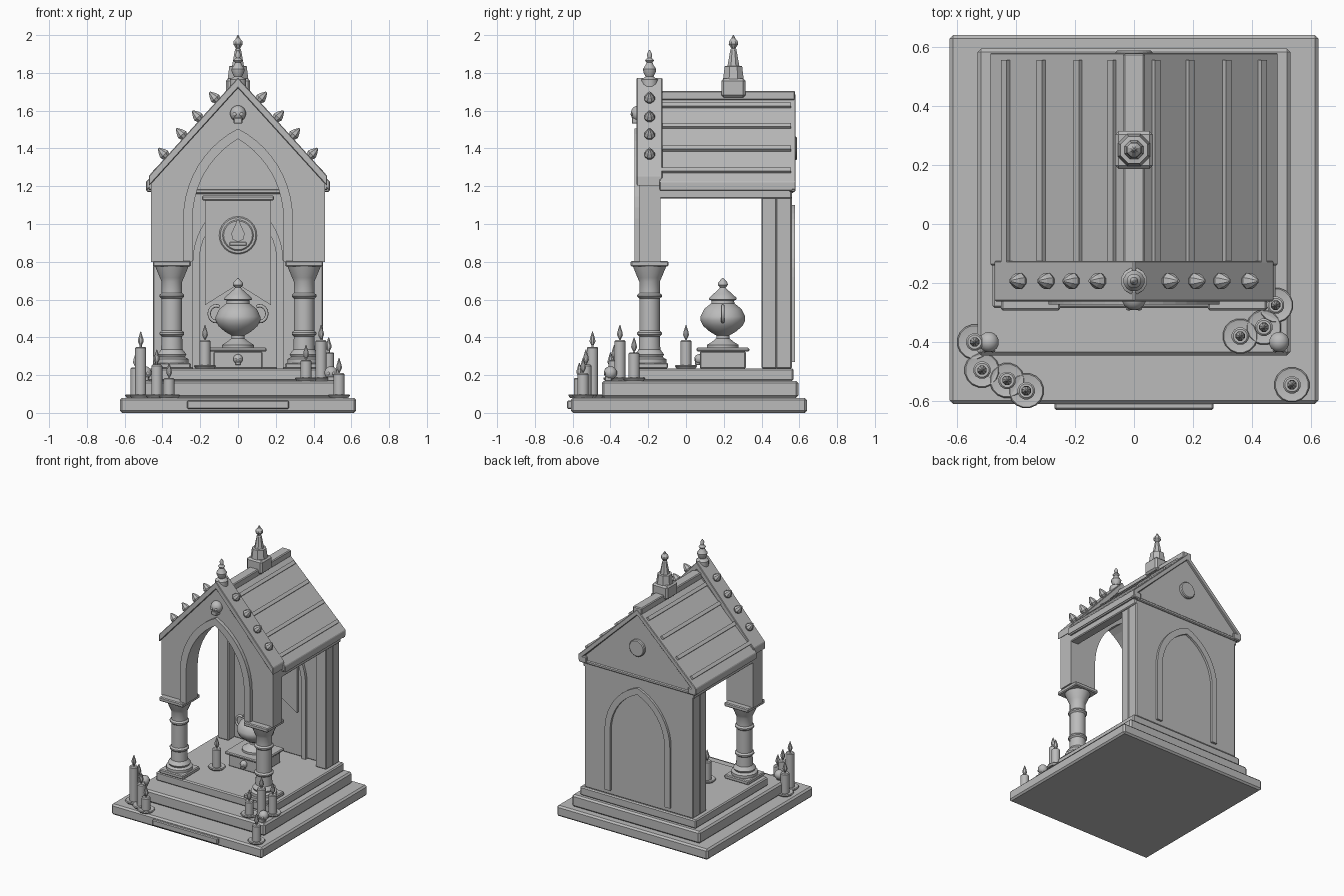
import bpy, bmesh, math
from mathutils import Vector

old = bpy.data.objects.get("Cube")
if old:
    bpy.data.objects.remove(old, do_unlink=True)

stone = bpy.data.materials.new("grey stone")
stone.use_nodes = True
GREY = (0.5, 0.5, 0.5, 1)
stone.diffuse_color = GREY
stone.node_tree.nodes["Principled BSDF"].inputs["Base Color"].default_value = GREY


def finish(name, bm, bevel=0, smooth=False):
    bmesh.ops.recalc_face_normals(bm, faces=bm.faces)
    mesh = bpy.data.meshes.new(name)
    bm.to_mesh(mesh)
    bm.free()
    mesh.materials.append(stone)
    ob = bpy.data.objects.new(name, mesh)
    bpy.context.collection.objects.link(ob)
    if bevel:
        mod = ob.modifiers.new("Bevel", "BEVEL")
        mod.width = bevel
        mod.segments = 1
        mod.limit_method = "ANGLE"
    if smooth:
        bpy.ops.object.select_all(action="DESELECT")
        ob.select_set(True)
        bpy.context.view_layer.objects.active = ob
        bpy.ops.object.shade_smooth_by_angle(angle=math.radians(35))
    return ob


def prism(name, pts, y0, y1, bevel=0):
    """Extrude an (x, z) outline from y0 to y1."""
    bm = bmesh.new()
    face = bm.faces.new([bm.verts.new((x, y0, z)) for x, z in pts])
    new = bmesh.ops.extrude_face_region(bm, geom=[face])["geom"]
    verts = [g for g in new if isinstance(g, bmesh.types.BMVert)]
    bmesh.ops.translate(bm, vec=(0, y1 - y0, 0), verts=verts)
    return finish(name, bm, bevel)


def box(name, x0, x1, y0, y1, z0, z1, bevel=0.006):
    return prism(name, [(x0, z0), (x1, z0), (x1, z1), (x0, z1)], y0, y1, bevel)


def lathe(name, profile, loc, segs=16, smooth=True):
    """Spin an (r, z) profile about the vertical through loc."""
    bm = bmesh.new()
    rings = []
    for r, z in profile:
        ring = []
        for i in range(segs):
            a = 2 * math.pi * (i + 0.5) / segs
            ring.append(bm.verts.new((loc[0] + r * math.cos(a), loc[1] + r * math.sin(a), loc[2] + z)))
        rings.append(ring)
    for lo, hi in zip(rings, rings[1:]):
        for i in range(segs):
            j = (i + 1) % segs
            bm.faces.new((lo[i], lo[j], hi[j], hi[i]))
    bm.faces.new(rings[0])
    bm.faces.new(rings[-1])
    return finish(name, bm, smooth=smooth)


def ball(name, loc, size):
    bm = bmesh.new()
    bmesh.ops.create_uvsphere(bm, u_segments=14, v_segments=9, radius=1)
    bmesh.ops.scale(bm, vec=size, verts=bm.verts)
    bmesh.ops.translate(bm, vec=loc, verts=bm.verts)
    return finish(name, bm, smooth=True)


def arch(half, spring, top, n=10):
    """Pointed arch from right springing to left springing."""
    rise = top - spring
    rad = (half ** 2 + rise ** 2) / (2 * half)
    sweep = math.asin(rise / rad)
    right = [(half - rad + rad * math.cos(sweep * i / n), spring + rad * math.sin(sweep * i / n))
             for i in range(n + 1)]
    return right + [(-x, z) for x, z in reversed(right[:-1])]


def arch_band(name, w_out, top_out, w_in, top_in, spring, bottom, y0, y1):
    outer = [(w_out, bottom)] + arch(w_out, spring, top_out) + [(-w_out, bottom)]
    inner = [(w_in, bottom)] + arch(w_in, spring, top_in) + [(-w_in, bottom)]
    prism(name, outer + inner[::-1], y0, y1)


def chevron(name, half, ridge, eave, thick, y0, y1):
    prism(name, [(0, ridge), (half, eave), (half, eave - thick), (0, ridge - thick),
                 (-half, eave - thick), (-half, eave)], y0, y1, 0.004)


def disc(name, x, z, r, y0, y1, n=24):
    prism(name, [(x + r * math.cos(2 * math.pi * i / n), z + r * math.sin(2 * math.pi * i / n))
                 for i in range(n)], y0, y1, 0.006)


def skull(name, x, y, z, s):
    ball(name + "_cranium", (x, y, z), (s, s, s))
    box(name + "_jaw", x - s * .55, x + s * .55, y - s * .85, y + s * .2, z - s * 1.25, z - s * .5, .004)
    for k in (-1, 1):
        ball(name + "_eye", (x + k * s * .4, y - s * .85, z - s * .1), (s * .24, s * .15, s * .24))


# stepped base
box("base_slab", -.625, .625, -.61, .64, 0, .08, .012)
box("base_front_plate", -.27, .27, -.63, -.6, .02, .065)
box("lower_step", -.53, .53, -.445, .595, .08, .17, .012)
box("upper_step", -.48, .48, -.285, .57, .17, .235, .008)

# columns, eave beams, pilasters
column = [(.09, .025), (.09, .05), (.07, .06), (.078, .075), (.058, .1), (.055, .17), (.066, .18),
          (.066, .19), (.055, .2), (.055, .37), (.066, .38), (.066, .39), (.055, .4), (.055, .46),
          (.064, .48), (.085, .53), (.09, .545)]
for s in (-1, 1):
    cx = s * .35
    box("column_plinth", cx - .1, cx + .1, -.29, -.095, .235, .265)
    lathe("column", column, (cx, -.193, .235), 20)
    box("column_abacus", cx - .1, cx + .1, -.293, -.093, .775, .805)
    a, b = sorted((s * .39, s * .46))
    box("eave_beam", a, b, -.14, .56, 1.135, 1.185)
    box("eave_moulding", min(a, s * .475), max(b, s * .475), -.14, .565, 1.18, 1.215)
    box("back_pilaster", min(s * .36, s * .45), max(s * .36, s * .45), .4, .48, .235, 1.14)
    box("eave_bracket", min(s * .42, s * .485), max(s * .42, s * .485), .545, .58, 1.17, 1.22)

# front gable with pointed opening
outline = [(-.24, .8), (-.46, .8), (-.46, 1.22), (0, 1.73), (.46, 1.22), (.46, .8), (.24, .8)]
prism("front_gable", outline + arch(.24, 1.03, 1.45), -.245, -.135)
arch_band("front_arch_moulding", .29, 1.505, .24, 1.45, 1.03, .8, -.272, -.24)
chevron("front_coping", .472, 1.775, 1.255, .055, -.262, -.125)
skull("gable_skull", 0, -.25, 1.585, .043)

# crockets along the front coping
slope = Vector((.74, 0, .67))
for s in (-1, 1):
    for x in (.11, .2, .285, .38):
        ob = lathe("crocket", [(.018, -.01), (.03, .015), (.022, .035), (.005, .06)], (0, 0, 0), 8, False)
        ob.location = (s * x, -.193, 1.775 - x * 1.1)
        ob.rotation_euler = (0, s * .75, 0)

# roof, battens and ridge
chevron("roof", .487, 1.69, 1.225, .05, -.14, .565)
tang, norm = Vector((.72, -.69)), Vector((.69, .72))
for s in (-1, 1):
    for x in (.07, .185, .31, .43):
        c = Vector((x, 1.69 - x * .955))
        quad = [c - tang * .013 - norm * .01, c + tang * .013 - norm * .01,
                c + tang * .013 + norm * .016, c - tang * .013 + norm * .016]
        prism("roof_batten", [(s * p.x, p.y) for p in quad], -.13, .555)
box("ridge_beam", -.037, .037, -.14, .578, 1.655, 1.705)

# back wall
box("back_wall", -.45, .45, .475, .56, .235, 1.18)
prism("back_pediment", [(-.46, 1.17), (.46, 1.17), (.46, 1.2), (0, 1.65), (-.46, 1.2)], .49, .565)
chevron("back_rake_trim", .487, 1.69, 1.225, .045, .55, .58)
box("back_cornice", -.46, .46, .545, .572, 1.165, 1.19)
box("inner_cornice", -.45, .45, .44, .49, 1.16, 1.185)
disc("back_medallion", 0, 1.4, .062, .56, .588)
arch_band("back_arch_moulding", .27, 1.1, .225, 1.05, .72, .27, .55, .577)
arch_band("inner_arch_moulding", .24, 1.15, .205, 1.1, .8, .235, .455, .48)

# hanging banner with candle emblem
prism("banner", [(-.175, 1.15), (-.175, .57), (0, .68), (.175, .57), (.175, 1.15)], .445, .465)
box("banner_rod", -.19, .19, .435, .455, 1.125, 1.15)
disc("emblem_rim", 0, .94, .1, .432, .45)
disc("emblem_disc", 0, .94, .082, .425, .44)
prism("emblem_flame", [(0, 1.03), (.035, .95), (.03, .92), (0, .905), (-.03, .92), (-.035, .95)], .417, .43)
box("emblem_bar", -.045, .045, .417, .43, .885, .905, .003)

# urn on its pedestal
UY = .195
box("pedestal_block", -.13, .13, UY - .122, UY + .122, .235, .325)
box("pedestal_top", -.152, .152, UY - .14, UY + .14, .325, .345)
skull("pedestal_skull", 0, UY - .125, .285, .026)
urn = [(.085, 0), (.085, .015), (.06, .03), (.035, .05), (.035, .065), (.07, .085), (.105, .115),
       (.12, .145), (.12, .165), (.1, .205), (.062, .235), (.06, .25), (.075, .255), (.072, .265),
       (.05, .285), (.022, .31), (.015, .318), (.027, .332), (.025, .345), (.004, .368)]
lathe("urn", urn, (0, UY, .345), 20)
for s in (-1, 1):
    curve = bpy.data.curves.new("urn_handle", "CURVE")
    curve.dimensions = "3D"
    curve.bevel_depth = .009
    curve.bevel_resolution = 2
    curve.materials.append(stone)
    spl = curve.splines.new("POLY")
    spl.points.add(10)
    for i, p in enumerate(spl.points):
        a = math.pi * (i / 10 * 1.3 - .65)
        p.co = (s * (.115 + .038 * math.cos(a)), UY, .525 + .042 * math.sin(a), 1)
    handle = bpy.data.objects.new("urn_handle", curve)
    bpy.context.collection.objects.link(handle)

# roof spire and gable finial
box("spire_base", -.064, .064, .187, .315, 1.67, 1.77, .012)
lathe("spire", [(.06, 0), (.05, .075), (.034, .077), (.017, .165), (.012, .17), (.027, .192),
                (.025, .207), (.012, .222), (.003, .24)], (0, .251, 1.76), 8, False)
lathe("gable_finial", [(.045, -.03), (.045, .01), (.022, .025), (.034, .05), (.036, .065), (.02, .09),
                       (.016, .1), (.025, .11), (.012, .125), (.014, .145), (.003, .165)],
      (0, -.193, 1.755), 12)


# candles in dishes: x, y, floor, tip height
def candle(x, y, floor, tip, r=.03):
    top = tip - floor - .08
    lathe("candle_dish", [(.05, 0), (.06, .012), (.056, .018), (.035, .014)], (x, y, floor), 16)
    lathe("candle", [(r, .005), (r, top - .006), (r * .8, top), (.006, top), (.006, top + .012)],
          (x, y, floor), 12)
    lathe("candle_flame", [(.005, 0), (.017, .022), (.015, .036), (.002, .075)], (x, y, floor + top + .005), 8)


for spot in ((-.54, -.4, .08, .32), (-.515, -.495, .08, .43), (-.43, -.53, .08, .335),
             (-.365, -.565, .08, .265), (.48, -.275, .17, .4), (.44, -.35, .17, .465),
             (.36, -.38, .17, .36), (.535, -.545, .08, .29), (-.175, 0, .235, .465)):
    candle(*spot)
for s in (-1, 1):
    skull("step_skull", s * .492, -.4, .212, .035)
